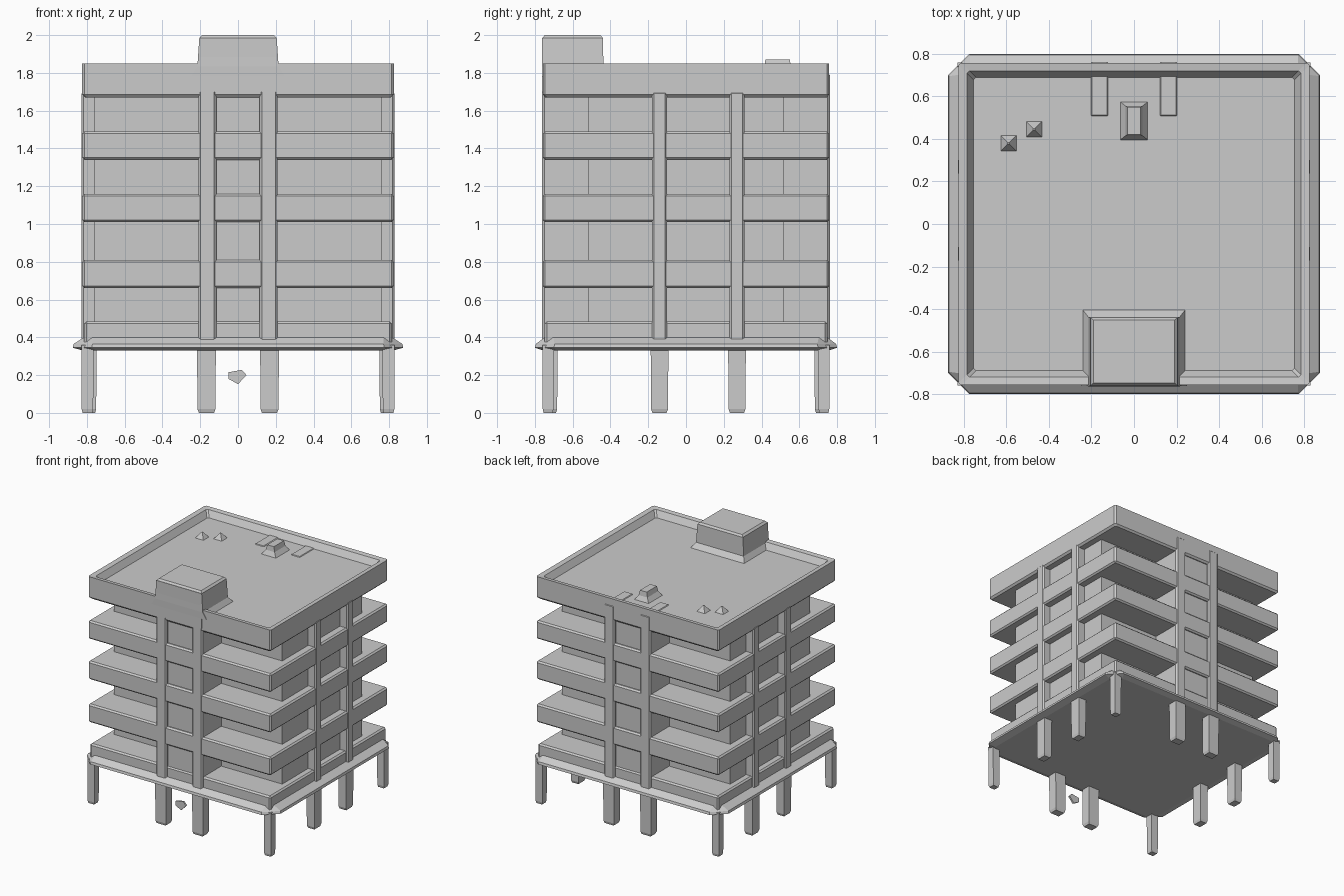
import bpy, bmesh

if "Cube" in bpy.data.objects:
    bpy.data.objects.remove(bpy.data.objects["Cube"])

HX, HY = 0.825, 0.758          # half size of the facade


def finish(name, bm):
    bmesh.ops.recalc_face_normals(bm, faces=bm.faces)
    me = bpy.data.meshes.new(name)
    bm.to_mesh(me)
    bm.free()
    ob = bpy.data.objects.new(name, me)
    bpy.context.collection.objects.link(ob)
    return ob


def loft(name, rings):
    """Skin equal-length rings of points and cap both ends."""
    bm = bmesh.new()
    vs = [[bm.verts.new(p) for p in r] for r in rings]
    n = len(rings[0])
    for a, b in zip(vs, vs[1:]):
        for i in range(n):
            j = (i + 1) % n
            bm.faces.new((a[i], a[j], b[j], b[i]))
    bm.faces.new(vs[0])
    bm.faces.new(vs[-1])
    return finish(name, bm)


def rect(hx, hy, z, cx=0, cy=0, c=0.0):
    """Rectangle ring, with cut corners when c > 0."""
    if c:
        pts = [(hx, -hy + c), (hx, hy - c), (hx - c, hy), (-hx + c, hy),
               (-hx, hy - c), (-hx, -hy + c), (-hx + c, -hy), (hx - c, -hy)]
    else:
        pts = [(hx, -hy), (hx, hy), (-hx, hy), (-hx, -hy)]
    return [(cx + x, cy + y, z) for x, y in pts]


def box(name, x0, x1, y0, y1, z0, z1, bevel=0.0):
    cx, cy, hx, hy = (x0 + x1) / 2, (y0 + y1) / 2, (x1 - x0) / 2, (y1 - y0) / 2
    ob = loft(name, [rect(hx, hy, z0, cx, cy), rect(hx, hy, z1, cx, cy)])
    if bevel:
        m = ob.modifiers.new("soft_edge", 'BEVEL')
        m.width = bevel
        m.segments = 1
    return ob


# Inner walls behind the balconies
box("inner_walls", -0.76, 0.76, -0.515, 0.515, 0.42, 1.72)

# Balcony bands
for i, (z0, z1) in enumerate([(0.66, 0.81), (1.01, 1.16), (1.34, 1.49)]):
    box(f"balcony_band_{i + 1}", -HX, HX, -HY, HY, z0, z1, 0.012)

# First floor slab and the flared ledge around it
box("base_slab", -HX + 0.01, HX - 0.01, -HY + 0.01, HY - 0.01, 0.335, 0.485, 0.012)
loft("base_ledge", [rect(0.82, 0.755, 0.33, c=0.07), rect(0.875, 0.80, 0.345, c=0.1),
                    rect(0.87, 0.795, 0.365, c=0.1), rect(0.80, 0.735, 0.41, c=0.03)])

# Roof band with raised rim and sunken deck
loft("roof_parapet", [rect(0.81, 0.745, 1.67, c=0.012), rect(HX, HY, 1.685, c=0.012),
                      rect(HX, HY, 1.85, c=0.012), rect(0.785, 0.72, 1.845, c=0.012),
                      rect(0.755, 0.69, 1.795, c=0.012)])

# Central towers on front and back: two piers and a recessed panel
for side, s in (("front", -1), ("back", 1)):
    ys = sorted((s * 0.50, s * 0.762))
    yp = sorted((s * 0.50, s * 0.738))
    top = 1.86 if s < 0 else 1.845
    for sx in (-1, 1):
        xs = sorted((sx * 0.115, sx * 0.21))
        box(f"{side}_pier", *xs, *ys, 0.34, 1.80, 0.012)
    box(f"{side}_core_panel", -0.12, 0.12, *yp, 0.34, 1.70)

# Side piers dividing the side openings
for sx in (-1, 1):
    for y in (-0.14, 0.27):
        xs = sorted((sx * 0.74, sx * 0.828))
        box("side_pier", *xs, y - 0.04, y + 0.04, 0.34, 1.70, 0.01)

# Rooftop stair house with flared foot
loft("stair_house", [rect(0.25, 0.185, 1.78, 0, -0.577), rect(0.215, 0.163, 1.835, 0, -0.6),
                     rect(0.205, 0.16, 1.985, 0, -0.6), rect(0.19, 0.148, 2.0, 0, -0.6)])
box("front_tower_face", -0.205, 0.205, -0.762, -0.70, 1.70, 1.985)

# Roof vents
loft("roof_hatch", [rect(0.068, 0.092, 1.79, 0, 0.485), rect(0.04, 0.07, 1.83, 0, 0.485),
                    rect(0.03, 0.065, 1.87, 0, 0.485)])
for x, y in ((-0.59, 0.38), (-0.47, 0.445)):
    loft("roof_vent", [rect(0.04, 0.04, 1.79, x, y), rect(0.004, 0.004, 1.84, x, y)])


# Ground floor legs, tapering slightly
def leg(name, x, y, hx, hy):
    loft(name, [rect(hx * 0.8, hy * 0.8, 0.0, x, y), rect(hx * 0.95, hy * 0.95, 0.02, x, y),
                rect(hx, hy, 0.36, x, y)])


for sx in (-1, 1):
    for sy in (-1, 1):
        leg("corner_leg", sx * 0.797, sy * 0.73, 0.032, 0.03)
        leg("middle_leg", sx * 0.167, sy * 0.72, 0.05, 0.04)
    for y in (-0.14, 0.27):
        leg("side_leg", sx * 0.785, y, 0.036, 0.047)

# Small loose plate between the front legs
prof = [(-0.05, 0.215), (-0.05, 0.18), (0.0, 0.152), (0.045, 0.2), (0.02, 0.228)]
loft("entrance_plate", [[(x, y, z) for x, z in prof] for y in (-0.735, -0.72)])
